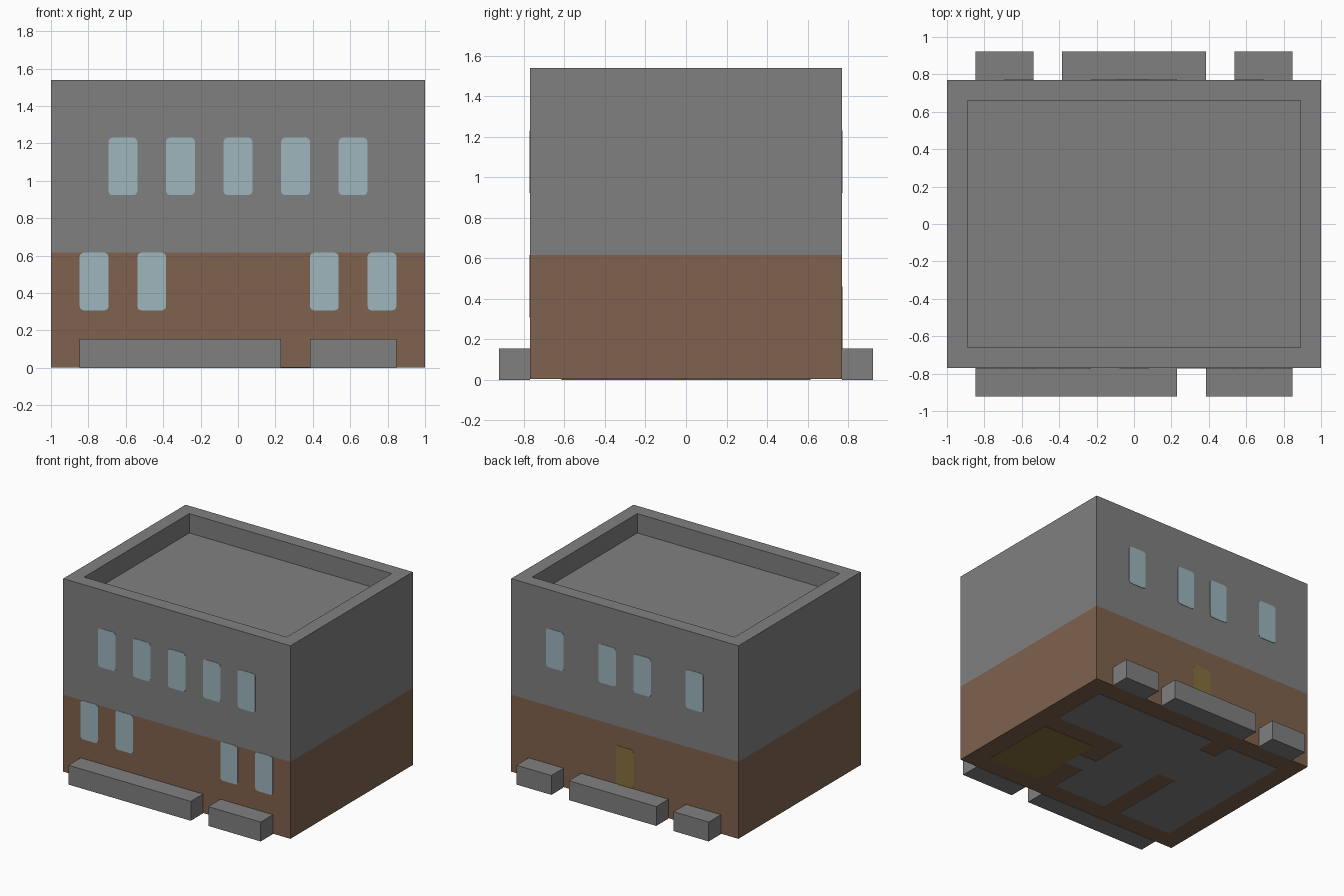
import bpy
import bmesh
from mathutils import Vector

if "Cube" in bpy.data.objects:
    bpy.data.objects.remove(bpy.data.objects["Cube"], do_unlink=True)

U = 2 / 26      # one building module
THIN = 0.003    # thickness of painted plates


def material(name, rgb):
    linear = [((c / 255 + 0.055) / 1.055) ** 2.4 for c in rgb]
    mat = bpy.data.materials.new(name)
    mat.use_nodes = True
    mat.diffuse_color = (*linear, 1)
    bsdf = mat.node_tree.nodes["Principled BSDF"]
    bsdf.inputs["Base Color"].default_value = (*linear, 1)
    return mat


GREY = material("concrete grey", (128, 128, 128))
BROWN = material("brick brown", (127, 98, 77))
GLASS = material("pale blue glass", (157, 182, 189))
OCHRE = material("ochre", (134, 112, 62))


def finish(name, bm, *mats):
    bmesh.ops.recalc_face_normals(bm, faces=bm.faces)
    mesh = bpy.data.meshes.new(name)
    bm.to_mesh(mesh)
    bm.free()
    for mat in mats:
        mesh.materials.append(mat)
    obj = bpy.data.objects.new(name, mesh)
    bpy.context.collection.objects.link(obj)
    return obj


def box_mesh(low, high):
    bm = bmesh.new()
    bmesh.ops.create_cube(bm, size=1)
    low, high = Vector(low), Vector(high)
    for v in bm.verts:
        v.co = (low + high) / 2 + v.co * (high - low)
    return bm


def box(name, low, high, mat):
    return finish(name, box_mesh(low, high), mat)


def wall_plate(name, side, x, z, height, mat):
    """Two-module-wide plate with softened corners on the front (-1) or back (1)."""
    y = side * 10 * U
    bm = box_mesh((x * U, min(y, y + side * THIN), z * U),
                  ((x + 2) * U, max(y, y + side * THIN), (z + height) * U))
    edges = [e for e in bm.edges
             if abs(e.verts[0].co.y - e.verts[1].co.y) > THIN / 2]
    bmesh.ops.bevel(bm, geom=edges, offset=0.02, segments=2,
                    profile=0.5, affect='EDGES')
    return finish(name, bm, mat)


# Main block: brown ground storey, grey upper storey, sunken roof
bm = box_mesh((-13 * U, -10 * U, THIN), (13 * U, 10 * U, 20 * U))
bmesh.ops.bisect_plane(bm, geom=bm.verts[:] + bm.edges[:] + bm.faces[:],
                       plane_co=(0, 0, 8 * U), plane_no=(0, 0, 1))
roof = max(bm.faces, key=lambda f: f.calc_center_median().z)
bmesh.ops.inset_region(bm, faces=[roof], thickness=2 * U)
sunk = bmesh.ops.extrude_face_region(bm, geom=[roof])
bmesh.ops.translate(bm, vec=(0, 0, -2 * U),
                    verts=[g for g in sunk["geom"] if isinstance(g, bmesh.types.BMVert)])
if roof.is_valid:
    bmesh.ops.delete(bm, geom=[roof], context='FACES_ONLY')
for f in bm.faces:
    f.material_index = int(f.calc_center_median().z < 8 * U)
finish("building_walls", bm, GREY, BROWN)

# Low planters along the front and back
for x0, x1 in ((-11, 3), (5, 11)):
    box("front_planter", (x0 * U, -12 * U, 0), (x1 * U, -10 * U, 2 * U), GREY)
for x0, x1 in ((-11, -7), (-5, 5), (7, 11)):
    box("back_planter", (x0 * U, 10 * U, 0), (x1 * U, 12 * U, 2 * U), GREY)

# Windows and back door
for x in (-9, -5, -1, 3, 7):
    wall_plate("front_upper_window", -1, x, 12, 4, GLASS)
for x in (-11, -7, 5, 9):
    wall_plate("front_lower_window", -1, x, 4, 4, GLASS)
for x in (-9, -3, 1, 7):
    wall_plate("back_window", 1, x, 12, 4, GLASS)
wall_plate("back_door", 1, -1, 2, 4, OCHRE)

# Room floors on the underside: x range, y range, colour
ROOMS = {
    "side_room_floor": (3, 11, 2, 8, GREY),
    "hall_floor": (-3, 3, -8, 8, GREY),
    "hall_opening_floor": (-5, -3, 0, 6, GREY),
    "large_room_floor": (-11, -5, -8, 8, GREY),
    "inner_doorway_floor": (3, 5, -4, -2, GREY),
    "small_room_floor": (5, 11, -8, 0, OCHRE),
}
for name, (x0, x1, y0, y1, mat) in ROOMS.items():
    box(name, (x0 * U, y0 * U, 0), (x1 * U, y1 * U, THIN), mat)
